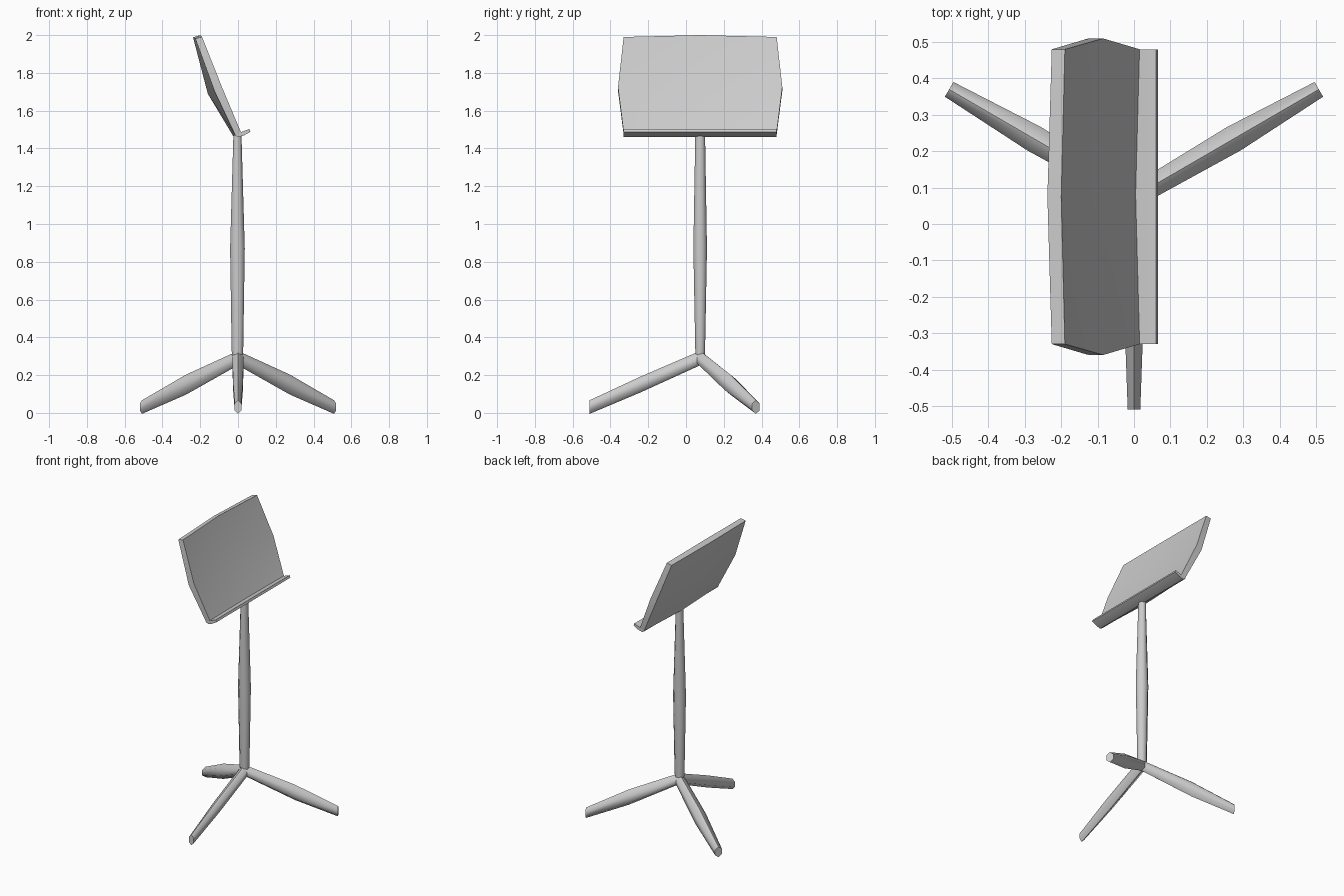
import bpy, bmesh, math
from mathutils import Vector

if "Cube" in bpy.data.objects:
    bpy.data.objects.remove(bpy.data.objects["Cube"])

CY = 0.075  # y of the pole axis


def finish(name, bm, angle=50):
    bmesh.ops.recalc_face_normals(bm, faces=bm.faces)
    me = bpy.data.meshes.new(name)
    bm.to_mesh(me)
    bm.free()
    ob = bpy.data.objects.new(name, me)
    bpy.context.collection.objects.link(ob)
    bpy.context.view_layer.objects.active = ob
    ob.select_set(True)
    bpy.ops.object.shade_smooth_by_angle(angle=math.radians(angle))
    ob.select_set(False)
    return ob


def loft(name, rings, angle=60):
    bm = bmesh.new()
    loops = [[bm.verts.new(p) for p in r] for r in rings]
    n = len(loops[0])
    for a, b in zip(loops, loops[1:]):
        for i in range(n):
            j = (i + 1) % n
            bm.faces.new((a[i], a[j], b[j], b[i]))
    bm.faces.new(loops[0])
    bm.faces.new(loops[-1])
    return finish(name, bm, angle)


def oval(c, u, v, ru, rv, n=6):
    return [Vector(c) + u * ru * math.cos(math.tau * (i + .5) / n)
            + v * rv * math.sin(math.tau * (i + .5) / n) for i in range(n)]


# Pole, swelling in the middle
X, Y, Z = Vector((1, 0, 0)), Vector((0, 1, 0)), Vector((0, 0, 1))
loft("pole", [oval((-0.003, CY, z), X, Y, rx, ry, 8) for z, rx, ry in
              [(0.26, .025, .025), (0.33, .033, .028), (0.87, .042, .039), (1.475, .023, .028)]])

# Three tapered legs with feet cut upright
for name, foot, mid_w, mid_h in [("front_leg", (0, -0.51), .031, .034),
                                 ("left_leg", (-0.508, 0.37), .043, .045),
                                 ("right_leg", (0.508, 0.37), .043, .045)]:
    top = Vector((0, CY, 0.29))
    end = Vector((foot[0], foot[1], 0.031))
    flat = Vector((end.x - top.x, end.y - top.y, 0)).normalized()
    side = flat.cross(Z)
    rings = [oval(top.lerp(end, t), side, Z, w, h) for t, w, h in
             [(0, .034, .038), (0.54, mid_w, mid_h + .008), (1, .027 if foot[0] else .02, .036)]]
    loft(name, rings)

# Desk: curved slab, (x, z) points for edge and centre columns, bottom to top
edge_back = [(-0.015, 1.472), (-0.125, 1.705), (-0.226, 1.982)]
edge_front = [(0.016, 1.485), (-0.085, 1.725), (-0.19, 1.990)]
mid_back = [(-0.025, 1.465), (-0.160, 1.690), (-0.238, 1.988)]
mid_front = [(0.006, 1.478), (-0.122, 1.708), (-0.200, 2.0)]
half = [0.405, 0.435, 0.405]


def column(s, back, front):
    pts = list(zip(back, half)) + list(zip(front, half))[::-1]
    return [Vector((p[0], CY + s * h, p[1])) for p, h in pts]


bm = bmesh.new()
cols = [[bm.verts.new(p) for p in column(s, b, f)] for s, b, f in
        [(-1, edge_back, edge_front), (0, mid_back, mid_front), (1, edge_back, edge_front)]]
for a, b in zip(cols, cols[1:]):
    for i in range(6):
        j = (i + 1) % 6
        bm.faces.new((a[i], a[j], b[j], b[i]))
for c in (cols[0], cols[2]):
    bm.faces.new((c[0], c[1], c[4], c[5]))
    bm.faces.new((c[1], c[2], c[3], c[4]))
finish("desk", bm, 40)

# Lip that holds the sheets
lip = [(-0.018, 1.470), (0.0, 1.460), (0.03, 1.468), (0.066, 1.488), (0.06, 1.503), (0.012, 1.485)]
loft("lip", [[Vector((x, CY + y, z)) for x, z in lip] for y in (-.405, .405)], 40)
